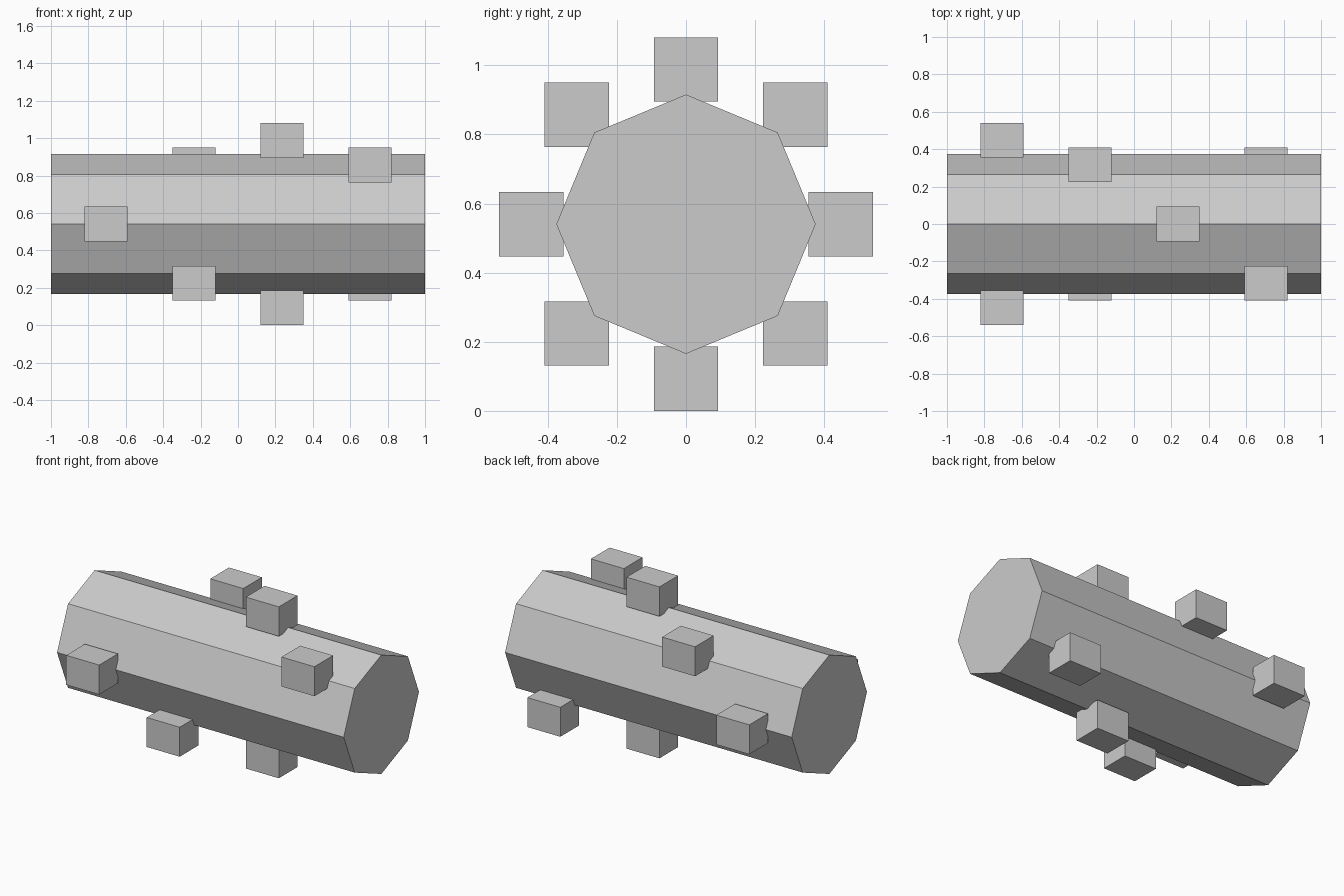
import bpy, math

if "Cube" in bpy.data.objects:
    bpy.data.objects.remove(bpy.data.objects["Cube"])

RADIUS, LENGTH = 0.375, 2.0      # octagonal log
PEG = (0.23, 0.186, 0.186)       # upright block size
RING = 0.4475                    # distance of block centres from the log axis
AXIS_Z = RING + PEG[2] / 2       # lowest block rests on the ground

grey = bpy.data.materials.new("plain grey")
grey.diffuse_color = (0.6, 0.6, 0.6, 1)
grey.use_nodes = True
grey.node_tree.nodes["Principled BSDF"].inputs["Base Color"].default_value = grey.diffuse_color


def finish(name):
    obj = bpy.context.object
    obj.name = name
    obj.data.materials.append(grey)
    return obj


# Eight-sided log lying along x, with a corner edge at the very top
bpy.ops.mesh.primitive_cylinder_add(vertices=8, radius=RADIUS, depth=LENGTH,
                                    location=(0, 0, AXIS_Z),
                                    rotation=(0, math.pi / 2, 0))
finish("log")

# Blocks step along the log in two spirals, one per corner edge
for i in range(8):
    a = i * math.pi / 4
    x = -0.705 + 0.47 * (i % 4)
    bpy.ops.mesh.primitive_cube_add(size=1, location=(
        x, RING * math.cos(a), AXIS_Z + RING * math.sin(a)))
    block = finish(f"block_{i + 1}")
    block.scale = PEG
